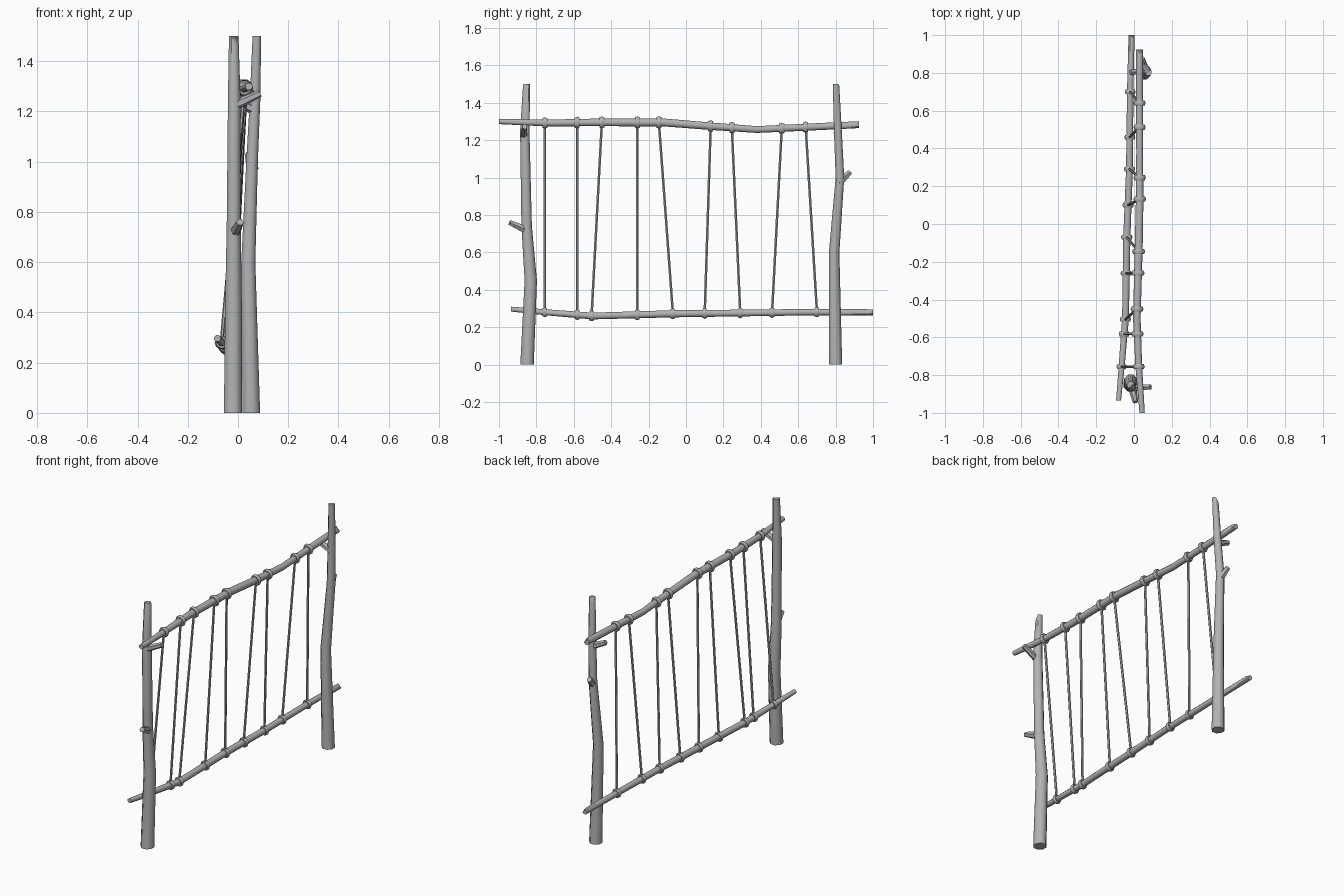
import bpy, bmesh, math
from mathutils import Vector

cube = bpy.data.objects.get("Cube")
if cube:
    bpy.data.objects.remove(cube, do_unlink=True)

grey = bpy.data.materials.new("weathered grey wood")
grey.use_nodes = True
grey.diffuse_color = (0.45, 0.45, 0.45, 1)
grey.node_tree.nodes["Principled BSDF"].inputs["Base Color"].default_value = (0.45, 0.45, 0.45, 1)


def finish(name, bm):
    bmesh.ops.recalc_face_normals(bm, faces=bm.faces)
    mesh = bpy.data.meshes.new(name)
    bm.to_mesh(mesh)
    bm.free()
    mesh.materials.append(grey)
    obj = bpy.data.objects.new(name, mesh)
    bpy.context.collection.objects.link(obj)
    bpy.ops.object.select_all(action='DESELECT')
    obj.select_set(True)
    bpy.context.view_layer.objects.active = obj
    bpy.ops.object.shade_smooth_by_angle(angle=math.radians(50))


def branch(name, points, sides=8, cut=None, axis=None):
    """Tapered limb through (x, y, z, radius); cut is a slanted chop near the last end."""
    bm = bmesh.new()
    locs = [Vector(p[:3]) for p in points]
    grow = 1 / math.cos(math.pi / sides)  # flats, not corners, sit at the radius
    rings = []
    for i, p in enumerate(points):
        d = locs[min(i + 1, len(locs) - 1)] - locs[max(i - 1, 0)]
        n = Vector(axis) if axis else d.normalized()
        u = n.cross(Vector((1, 0, 0)) if abs(n.x) < 0.8 else Vector((0, 0, 1))).normalized()
        v = n.cross(u)
        angles = [math.tau * (k + 0.5) / sides for k in range(sides)]
        rings.append([bm.verts.new(locs[i] + p[3] * grow * (u * math.cos(a) + v * math.sin(a)))
                      for a in angles])
    for a, b in zip(rings, rings[1:]):
        for k in range(sides):
            j = (k + 1) % sides
            bm.faces.new((a[k], a[j], b[j], b[k]))
    bm.faces.new(rings[0])
    bm.faces.new(rings[-1])
    if cut:
        normal = Vector(cut).normalized()
        geom = bm.verts[:] + bm.edges[:] + bm.faces[:]
        res = bmesh.ops.bisect_plane(bm, geom=geom, plane_no=normal, clear_outer=True,
                                     plane_co=locs[-1] + normal * points[-1][3] * 0.3)
        edges = [e for e in res["geom_cut"] if isinstance(e, bmesh.types.BMEdge)]
        bmesh.ops.holes_fill(bm, edges=edges)
    finish(name, bm)


def sample(path, y):
    """Point and radius on a rail at a given y."""
    for a, b in zip(path, path[1:]):
        if a[1] <= y <= b[1]:
            t = (y - a[1]) / (b[1] - a[1])
            return [a[i] + (b[i] - a[i]) * t for i in range(4)]


def knot(name, centre, major, minor, sides=10, section=6):
    """Rope loop wrapped around a rail that runs along y."""
    bm = bmesh.new()
    grid = []
    for i in range(sides):
        a = math.tau * i / sides
        out = Vector((math.cos(a), 0, math.sin(a)))
        angles = [math.tau * k / section for k in range(section)]
        grid.append([bm.verts.new(centre + out * (major + minor * math.cos(b))
                                  + Vector((0, 1.3 * minor * math.sin(b), 0))) for b in angles])
    for i in range(sides):
        a, b = grid[i], grid[(i + 1) % sides]
        for k in range(section):
            j = (k + 1) % section
            bm.faces.new((a[k], a[j], b[j], b[k]))
    finish(name, bm)


UP, ALONG = (0, 0, 1), (0, 1, 0)

# Upright posts
branch("front_post", [(-0.02, -0.85, 0, 0.036), (-0.018, -0.83, 0.45, 0.033),
                      (-0.017, -0.852, 0.74, 0.028), (-0.015, -0.862, 1.25, 0.025),
                      (-0.017, -0.852, 1.5, 0.019)], axis=UP, cut=(0.7, -0.7, 0.4))
branch("back_post", [(0.053, 0.8, 0, 0.035), (0.041, 0.792, 0.6, 0.028),
                     (0.056, 0.823, 1.0, 0.023), (0.068, 0.812, 1.25, 0.021),
                     (0.075, 0.802, 1.5, 0.017)], axis=UP, cut=(-0.5, 0.7, 0.4))

# Long rails
top_rail = [(0.043, -1, 1.3, 0.014), (0.025, -0.75, 1.292, 0.018), (0.015, -0.5, 1.295, 0.02),
            (0.025, -0.12, 1.295, 0.021), (0.03, 0.13, 1.275, 0.02), (0.03, 0.38, 1.257, 0.018),
            (0.029, 0.8, 1.277, 0.019), (0.029, 0.925, 1.283, 0.018)]
low_rail = [(-0.082, -0.935, 0.297, 0.013), (-0.065, -0.75, 0.28, 0.016),
            (-0.045, -0.5, 0.26, 0.018), (-0.038, -0.07, 0.272, 0.019),
            (-0.024, 0.29, 0.276, 0.018), (-0.02, 0.7, 0.281, 0.017), (-0.013, 1, 0.28, 0.016)]
branch("top_rail", top_rail, axis=ALONG, cut=(0.7, 0.4, 0.7))
branch("bottom_rail", low_rail, axis=ALONG, cut=(0.7, 0.4, 0.7))

# Twig stubs and the two that carry the top rail
branch("front_post_twig", [(-0.012, -0.855, 0.72, 0.02), (0.008, -0.943, 0.76, 0.013)], 6)
branch("back_post_twig", [(0.058, 0.815, 0.97, 0.021), (0.042, 0.877, 1.03, 0.013)], 6)
branch("front_rail_support", [(-0.018, -0.868, 1.222, 0.018), (0.088, -0.862, 1.272, 0.013)], 6)
branch("back_rail_support", [(0.067, 0.812, 1.205, 0.018), (-0.018, 0.803, 1.245, 0.013)], 6)

# Ropes strung between the rails, looped at both ends
ropes = [(-0.755, -0.755), (-0.582, -0.582), (-0.45, -0.505), (-0.26, -0.26), (-0.145, -0.07),
         (0.132, 0.1), (0.245, 0.29), (0.512, 0.46), (0.64, 0.7)]
for i, (y_top, y_low) in enumerate(ropes, 1):
    top, low = sample(top_rail, y_top), sample(low_rail, y_low)
    branch(f"rope_{i}", [(*low[:3], 0.0065), (*top[:3], 0.0065)], 6)
    knot(f"top_knot_{i}", Vector(top[:3]), top[3] + 0.002, 0.012)
    knot(f"bottom_knot_{i}", Vector(low[:3]), low[3] + 0.001, 0.011)
